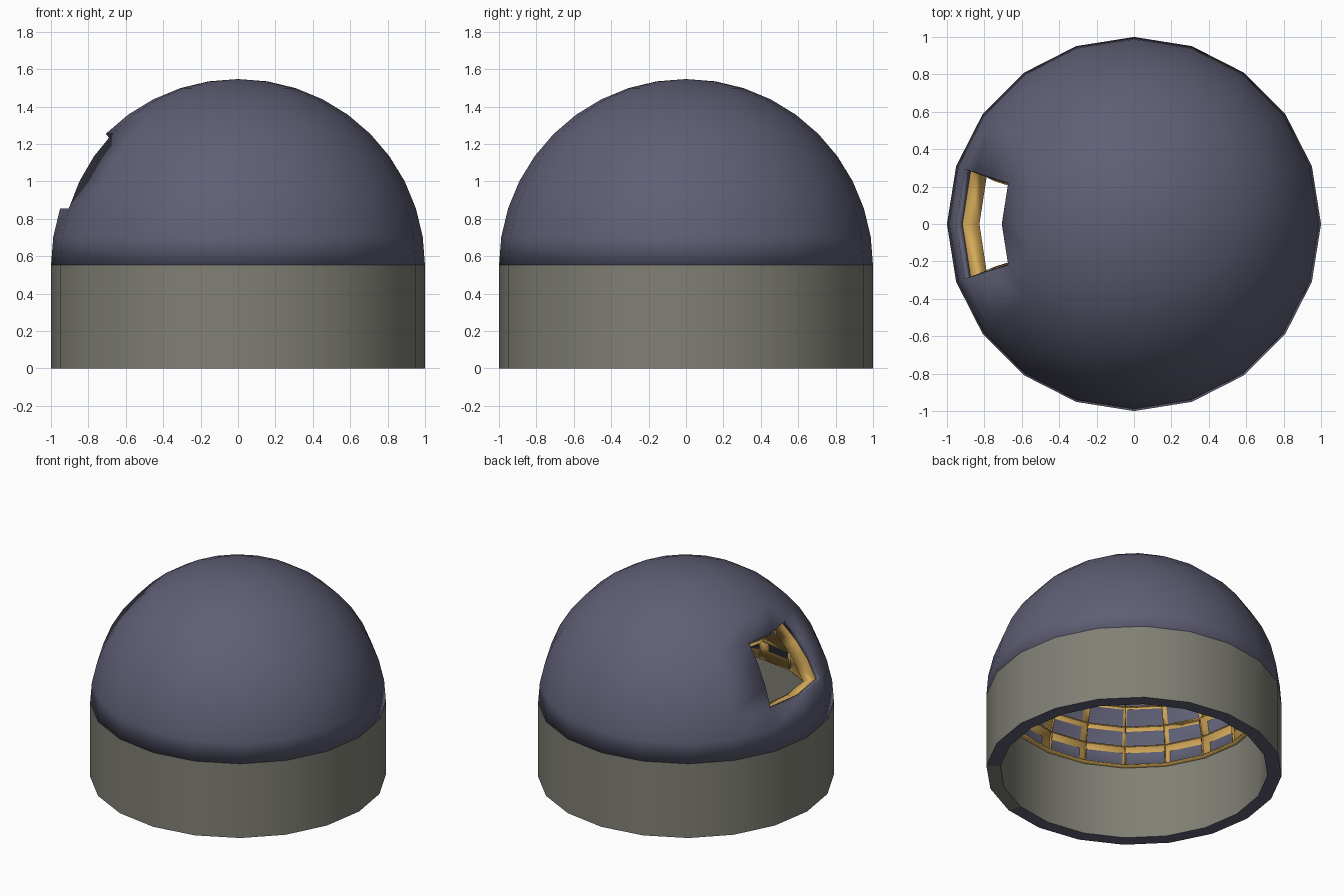
import bpy, bmesh, math

if "Cube" in bpy.data.objects:
    bpy.data.objects.remove(bpy.data.objects["Cube"])

SEG, STEP = 20, math.radians(9)
DOME_Z = 0.547


def material(name, rgb):
    m = bpy.data.materials.new(name)
    m.diffuse_color = (*rgb, 1)
    m.use_nodes = True
    m.node_tree.nodes["Principled BSDF"].inputs["Base Color"].default_value = m.diffuse_color
    return m


slate = material("slate blue", (0.115, 0.115, 0.18))
stone = material("warm grey", (0.22, 0.215, 0.18))
gold = material("gold", (0.66, 0.40, 0.10))


def finish(bm, name, mats):
    me = bpy.data.meshes.new(name)
    bm.to_mesh(me)
    bm.free()
    ob = bpy.data.objects.new(name, me)
    bpy.context.collection.objects.link(ob)
    for m in mats:
        me.materials.append(m)
    bpy.context.view_layer.objects.active = ob
    ob.select_set(True)
    bpy.ops.object.shade_smooth_by_angle(angle=math.radians(30))
    ob.select_set(False)
    return ob


def hemisphere(radius):
    """Half sphere of 20 x 10 cells with the window cells left out on -x."""
    bm = bmesh.new()
    rings = []
    for j in range(10):
        r, z = radius * math.cos(j * STEP), radius * math.sin(j * STEP)
        rings.append([bm.verts.new((r * math.cos(i * math.tau / SEG),
                                    r * math.sin(i * math.tau / SEG),
                                    DOME_Z + z)) for i in range(SEG)])
    pole = bm.verts.new((0, 0, DOME_Z + radius))
    for i in range(SEG):
        k = (i + 1) % SEG
        for j in range(9):
            if i in (9, 10) and 2 <= j < 5:
                continue
            bm.faces.new((rings[j][i], rings[j][k], rings[j + 1][k], rings[j + 1][i]))
        bm.faces.new((rings[9][i], rings[9][k], pole))
    bm.normal_update()
    return bm


def thicken(ob, depth):
    s = ob.modifiers.new("thickness", 'SOLIDIFY')
    s.thickness = depth
    s.offset = -1


# Outer dome shell
thicken(finish(hemisphere(1.0), "dome_shell", [slate]), 0.035)

# Gold rib lattice: every cell is inset and its middle removed
bm = hemisphere(0.966)
cells = bm.faces[:]
bmesh.ops.inset_individual(bm, faces=cells, thickness=0.012, use_even_offset=True)
bmesh.ops.delete(bm, geom=cells, context='FACES')
thicken(finish(bm, "rib_lattice", [gold]), 0.095)

# Drum wall: a ring with a dark underside
bm = bmesh.new()
profile = [(1.0, 0), (1.0, 0.553), (0.905, 0.553), (0.905, 0)]
cols = [[bm.verts.new((r * math.cos(i * math.tau / SEG), r * math.sin(i * math.tau / SEG), z))
         for r, z in profile] for i in range(SEG)]
for i in range(SEG):
    a, b = cols[i], cols[(i + 1) % SEG]
    for p in range(4):
        q = (p + 1) % 4
        f = bm.faces.new((a[p], b[p], b[q], a[q]))
        # underside is slate except for two cells at the front right
        f.material_index = 1 if p == 3 and i not in (16, 17) else 0
bm.normal_update()
finish(bm, "drum_wall", [stone, slate])
